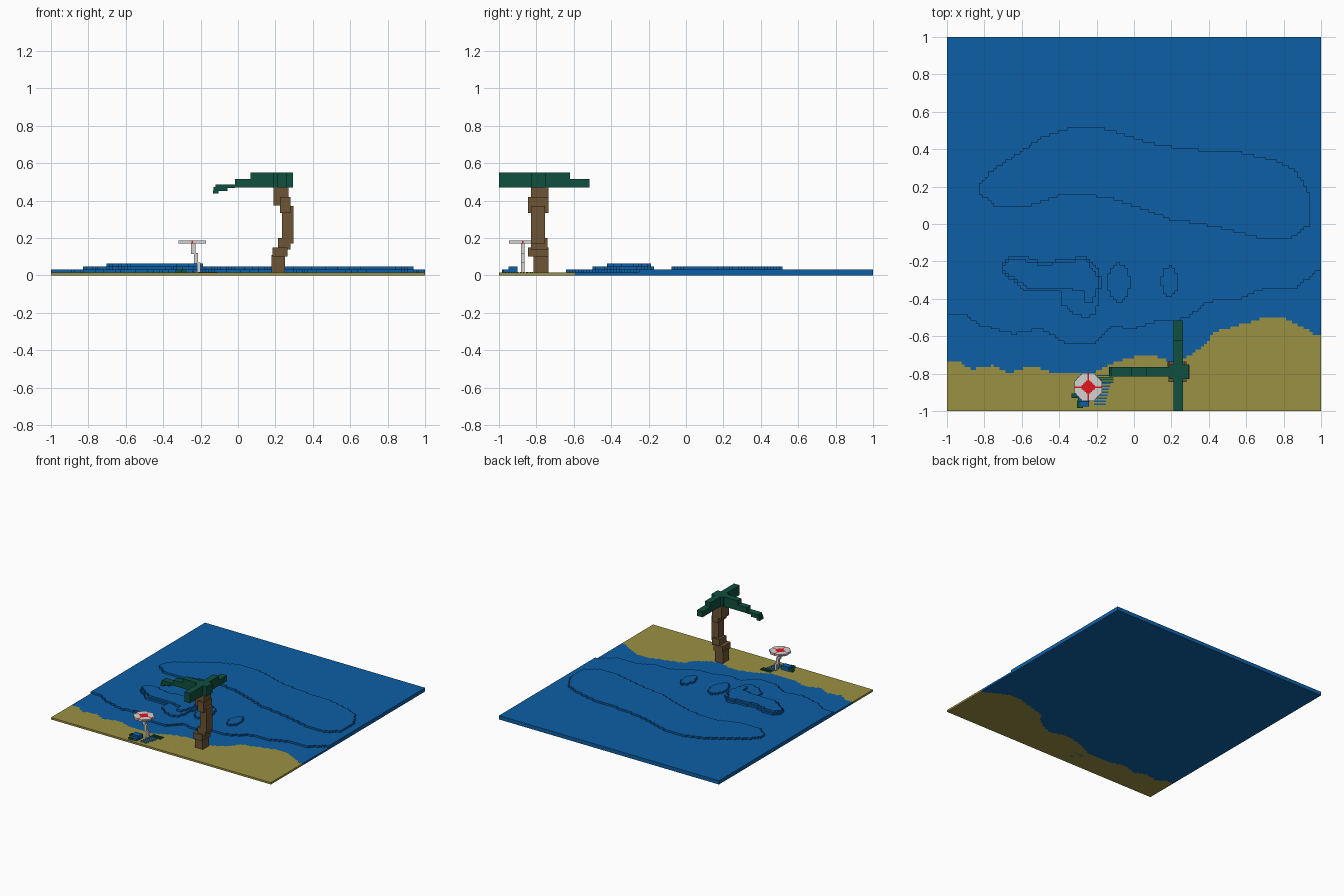
import bpy, bmesh, math

if "Cube" in bpy.data.objects:
    bpy.data.objects.remove(bpy.data.objects["Cube"])

U = 1 / 64  # voxel size


def material(name, rgb):
    m = bpy.data.materials.new(name)
    m.use_nodes = True
    m.diffuse_color = (*rgb, 1)
    bsdf = m.node_tree.nodes["Principled BSDF"]
    bsdf.inputs["Base Color"].default_value = (*rgb, 1)
    bsdf.inputs["Roughness"].default_value = 0.9
    return m


WATER = material("water blue", (0.004, 0.115, 0.38))
SAND = material("sand yellow", (0.33, 0.285, 0.054))
BARK = material("bark brown", (0.15, 0.09, 0.036))
LEAF = material("leaf green", (0.005, 0.08, 0.05))
WHITE = material("canvas white", (0.65, 0.65, 0.65))
RED = material("canvas red", (0.75, 0.008, 0.012))


def finish(bm, name, mats):
    me = bpy.data.meshes.new(name)
    bm.to_mesh(me)
    bm.free()
    for m in mats:
        me.materials.append(m)
    ob = bpy.data.objects.new(name, me)
    bpy.context.scene.collection.objects.link(ob)
    return ob


def slab(name, test, z0, z1, mats, box=(-1, -1, 128, 128), cell=U, paint=None):
    """Stepped slab made of every grid cell whose centre passes the test."""
    x0, y0, nx, ny = box
    bm = bmesh.new()
    grid = {}

    def vert(i, j):
        if (i, j) not in grid:
            grid[i, j] = bm.verts.new((x0 + i * cell, y0 + j * cell, z0))
        return grid[i, j]

    for i in range(nx):
        for j in range(ny):
            if test(x0 + (i + 0.5) * cell, y0 + (j + 0.5) * cell):
                bm.faces.new([vert(i, j), vert(i + 1, j), vert(i + 1, j + 1), vert(i, j + 1)])
    new = bmesh.ops.extrude_face_region(bm, geom=bm.faces[:], use_keep_orig=True)["geom"]
    bmesh.ops.translate(bm, verts=[v for v in new if isinstance(v, bmesh.types.BMVert)],
                        vec=(0, 0, z1 - z0))
    bmesh.ops.recalc_face_normals(bm, faces=bm.faces[:])
    if paint:
        for f in bm.faces:
            c = f.calc_center_median()
            f.material_index = paint(c.x, c.y)
    bmesh.ops.dissolve_limit(bm, angle_limit=0.01, verts=bm.verts[:], edges=bm.edges[:],
                             delimit={'MATERIAL'})
    return finish(bm, name, mats)


def blocks(name, mat, boxes):
    """Boxes given as x0, x1, y0, y1, z0, z1."""
    bm = bmesh.new()
    for x0, x1, y0, y1, z0, z1 in boxes:
        vs = bmesh.ops.create_cube(bm, size=1)["verts"]
        bmesh.ops.scale(bm, vec=(x1 - x0, y1 - y0, z1 - z0), verts=vs)
        bmesh.ops.translate(bm, vec=((x0 + x1) / 2, (y0 + y1) / 2, (z0 + z1) / 2), verts=vs)
    return finish(bm, name, [mat])


def height(line, x):
    for (xa, ya), (xb, yb) in zip(line, line[1:]):
        if xa <= x <= xb:
            return ya + (yb - ya) * (x - xa) / (xb - xa)


def inside(poly):
    def test(x, y):
        hit = False
        for (xa, ya), (xb, yb) in zip(poly, poly[1:] + poly[:1]):
            if (ya > y) != (yb > y) and x < xa + (xb - xa) * (y - ya) / (yb - ya):
                hit = not hit
        return hit
    return test


def ellipse(cx, cy, rx, ry):
    return lambda x, y: ((x - cx) / rx) ** 2 + ((y - cy) / ry) ** 2 < 1


# Beach and shallow water share one level
shore = [(-1, -.73), (-.93, -.735), (-.87, -.78), (-.75, -.755), (-.67, -.8), (-.55, -.76),
         (-.42, -.8), (-.2, -.79), (-.1, -.735), (0, -.71), (.08, -.7), (.2, -.735),
         (.27, -.72), (.38, -.65), (.42, -.58), (.55, -.545), (.68, -.505), (.8, -.5),
         (.9, -.55), (.97, -.595), (1, -.6)]
slab("beach", lambda x, y: y < height(shore, x), 0, U, [SAND])
slab("shallow_water", lambda x, y: y >= height(shore, x), 0, U, [WATER])

# Deep water, one step higher
deep = [(-1, -.49), (-.9, -.49), (-.82, -.54), (-.65, -.59), (-.5, -.56), (-.35, -.645),
        (-.22, -.645), (-.12, -.55), (0, -.56), (.12, -.52), (.22, -.52), (.3, -.49),
        (.4, -.415), (.55, -.41), (.65, -.36), (.72, -.345), (.85, -.35), (1, -.24)]
slab("deep_water", lambda x, y: y > height(deep, x), U, 2 * U, [WATER])

# Wave swells
swell = [(-.83, .2), (-.78, .27), (-.65, .36), (-.5, .46), (-.35, .51), (-.2, .52), (-.05, .48),
         (.1, .43), (.3, .4), (.55, .39), (.75, .34), (.87, .28), (.94, .15), (.945, 0),
         (.85, -.07), (.7, -.08), (.5, -.03), (.35, 0), (.2, .02), (.05, .08), (-.1, .13),
         (-.25, .155), (-.4, .15), (-.55, .1), (-.75, .1), (-.83, .17)]
slab("large_swell", inside(swell), 2 * U, 3 * U, [WATER])
near = [(-.71, -.22), (-.66, -.165), (-.6, -.165), (-.5, -.2), (-.35, -.19), (-.27, -.165),
        (-.2, -.23), (-.17, -.3), (-.19, -.4), (-.2, -.48), (-.25, -.5), (-.32, -.48),
        (-.385, -.43), (-.39, -.36), (-.58, -.36), (-.65, -.3), (-.71, -.26)]
slab("near_swell", inside(near), 2 * U, 3 * U, [WATER])
crest = [(-.7, -.22), (-.65, -.18), (-.5, -.215), (-.35, -.205), (-.27, -.18), (-.215, -.24),
         (-.185, -.3), (-.2, -.37), (-.23, -.43), (-.26, -.42), (-.27, -.36), (-.37, -.345),
         (-.57, -.345), (-.64, -.29), (-.7, -.25)]
slab("near_swell_crest", inside(crest), 3 * U, 4 * U, [WATER])
slab("small_swell_a", ellipse(-.08, -.315, .06, .105), 2 * U, 3 * U, [WATER])
slab("small_swell_b", ellipse(.19, -.305, .045, .08), 2 * U, 3 * U, [WATER])

# Palm trunk, bending towards +x in the middle
blocks("palm_trunk", BARK, [
    (.18, .25, -.815, -.735, U, .11), (.185, .265, -.845, -.735, .1, .15),
    (.215, .28, -.83, -.74, .14, .2), (.235, .297, -.83, -.755, .17, .37),
    (.225, .28, -.845, -.735, .335, .42), (.19, .27, -.83, -.735, .375, .47)])

# Palm fronds: one long bar, a stepped drooping arm and a hub
blocks("palm_fronds", LEAF, [
    (.19, .295, -.83, -.75, .47, .55),
    (.212, .263, -1, -.62, .47, .55), (.212, .263, -.62, -.516, .47, .516),
    (.066, .2, -.815, -.765, .47, .55), (-.016, .066, -.815, -.765, .47, .516),
    (-.12, -.016, -.815, -.765, .468, .486), (-.13, -.055, -.815, -.765, .452, .472),
    (-.133, -.105, -.815, -.765, .437, .455)])

# Parasol: leaning stepped pole and a round canopy with a red diamond and cross
cx, cy, H = -.245, -.872, U / 2
blocks("parasol_pole", WHITE, [
    (-.219, -.2, -.883, -.864, U, .07), (-.234, -.214, -.883, -.864, .065, .12),
    (-.25, -.228, -.883, -.864, .115, .172)])


def canopy_paint(x, y):
    dx, dy = abs(x - cx), abs(y - cy)
    return int(dx + dy < .043 or min(dx, dy) < .003)


slab("parasol_canopy", ellipse(cx, cy, .077, .077), .17, .186, [WHITE, RED],
     (cx - 9.5 * H, cy - 9.5 * H, 19, 19), H, canopy_paint)

# Striped beach towel with a green end
blocks("towel_stripes", WATER, [
    (-.215, -.125 - .004 * k, -.855 - .016 * k, -.847 - .016 * k, 0, U + .002)
    for k in range(8)])
blocks("towel_end", LEAF, [
    (-.2, -.11, -.85 + .012 * k, -.842 + .012 * k, U - .002, U + .004) for k in range(4)])

# Low beach seat beside the parasol
blocks("seat_cushion", WATER, [
    (-.3, -.235, -.95, -.9, U, .048), (-.285, -.24, -.975, -.945, U, .033)])
blocks("seat_frame", LEAF, [
    (-.305, -.272, -.983, -.945, U, .033), (-.333, -.298, -.93, -.905, U, .032)])
